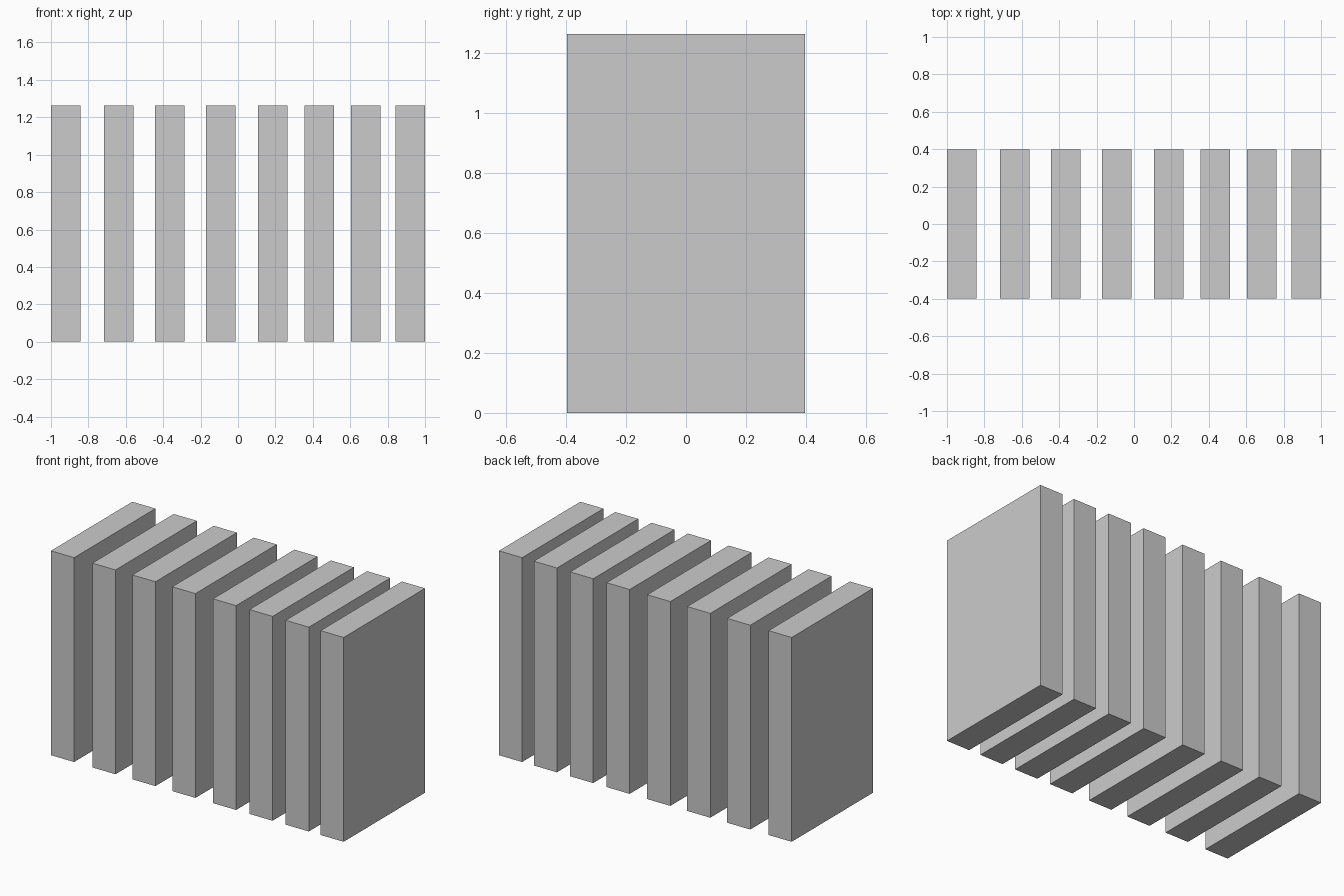
import bpy

if "Cube" in bpy.data.objects:
    bpy.data.objects.remove(bpy.data.objects["Cube"])

WIDTH, DEPTH, HEIGHT = 0.158, 0.794, 1.262
# Left edge of each upright slab (spacing tightens towards the right)
LEFT_EDGES = [-1.0, -0.717, -0.444, -0.171, 0.107, 0.356, 0.604, 0.842]


def add_slab(name, left):
    bpy.ops.mesh.primitive_cube_add(size=1, location=(left + WIDTH / 2, 0, HEIGHT / 2))
    slab = bpy.context.object
    slab.name = name
    slab.scale = (WIDTH, DEPTH, HEIGHT)
    bpy.ops.object.transform_apply(location=False, rotation=False, scale=True)
    return slab


# Row of upright slabs
for i, left in enumerate(LEFT_EDGES, 1):
    add_slab(f"upright_slab_{i}", left)
